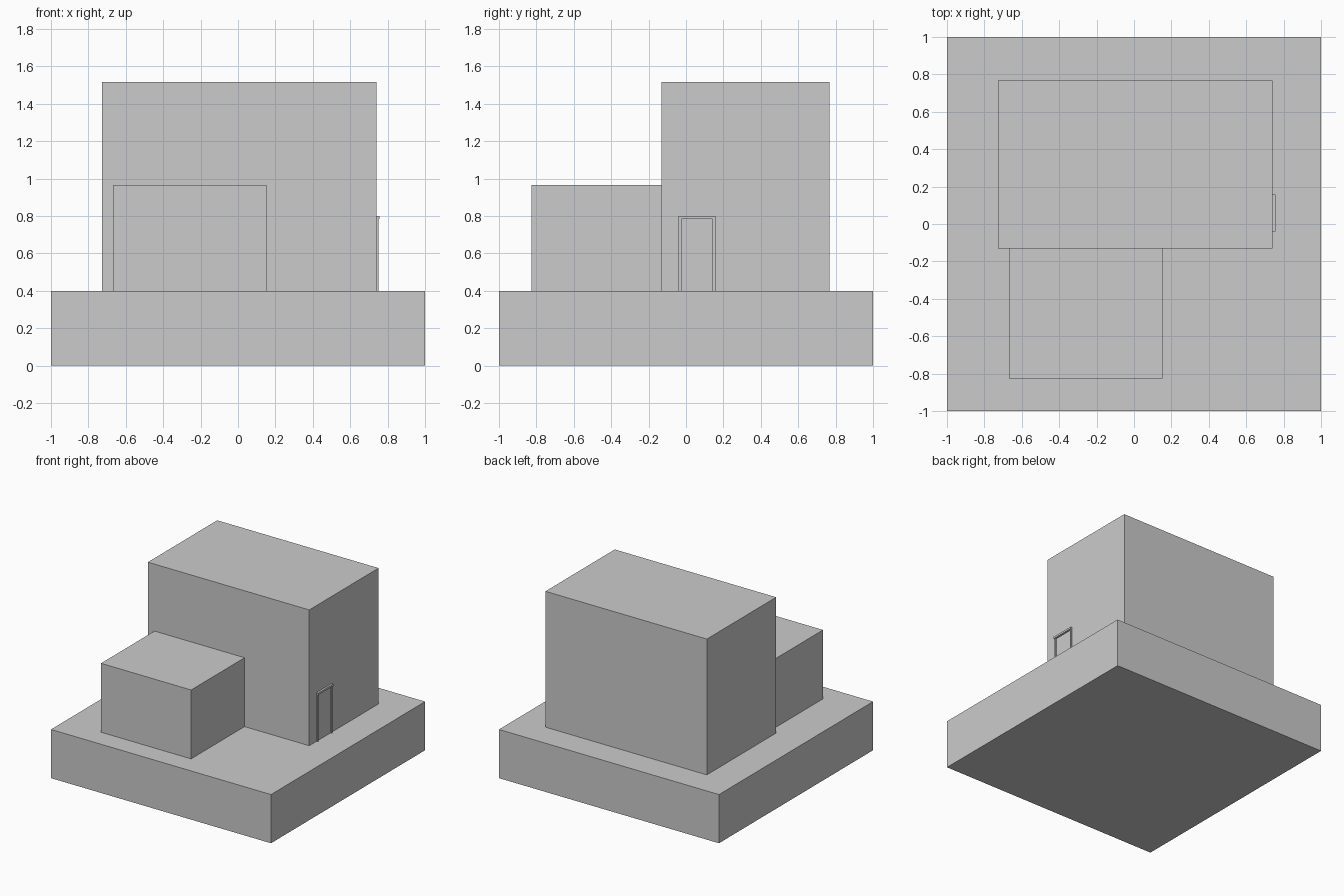
import bpy

if "Cube" in bpy.data.objects:
    bpy.data.objects.remove(bpy.data.objects["Cube"])


def box(name, x, y, z):
    """Axis-aligned box from (min, max) ranges."""
    bpy.ops.mesh.primitive_cube_add(
        size=1, location=[(a + b) / 2 for a, b in (x, y, z)])
    ob = bpy.context.object
    ob.name = name
    ob.scale = [b - a for a, b in (x, y, z)]
    bpy.ops.object.transform_apply(location=False, rotation=False, scale=True)
    return ob


GROUND = 0.4
WALL = 0.74  # right face of the main building

# Ground slab and the two building volumes
box("ground_slab", (-1, 1), (-1, 1), (0, GROUND))
box("main_building", (-0.727, WALL), (-0.132, 0.768), (GROUND, 1.516))
box("front_annex", (-0.667, 0.152), (-0.826, -0.132), (GROUND, 0.966))

# Door frame on the right wall: two jambs and a deeper lintel
door_y, half, width, head = 0.059, 0.099, 0.016, 0.785
for side, label in ((-1, "front"), (1, "back")):
    edges = sorted((door_y + side * half, door_y + side * (half - width)))
    box("door_jamb_" + label, (WALL, WALL + 0.010), edges, (GROUND, head))
box("door_lintel", (WALL, WALL + 0.016),
    (door_y - half, door_y + half), (head, 0.801))
